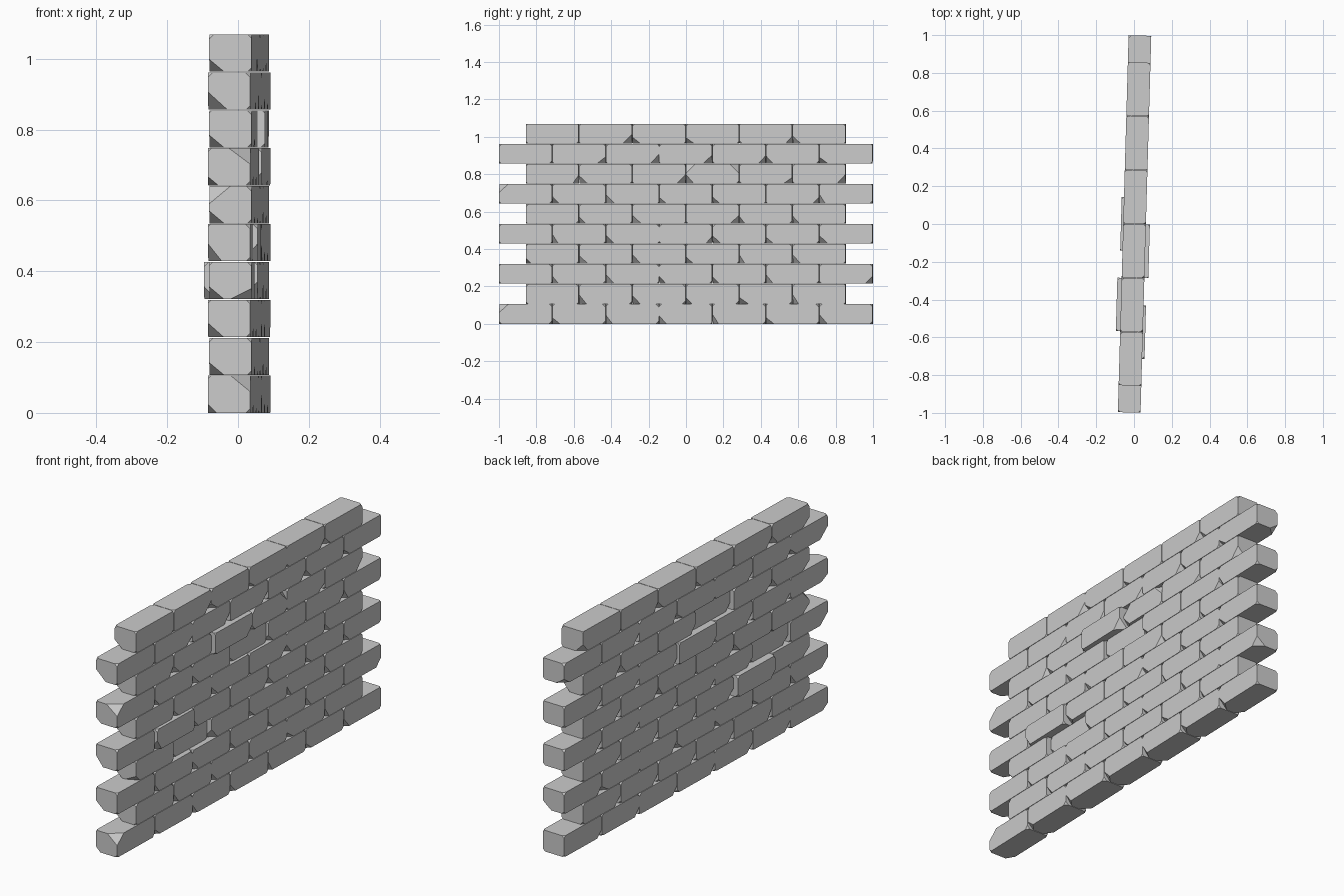
import bpy, bmesh, random
from mathutils import Matrix, Vector

if "Cube" in bpy.data.objects:
    bpy.data.objects.remove(bpy.data.objects["Cube"])

random.seed(4)
LENGTH, HEIGHT, THICK = 0.283, 0.105, 0.12
PITCH_Y, PITCH_Z = 0.2855, 0.1071
TILT = Matrix.Rotation(-0.0285, 4, 'Z')

# bricks pushed out of the wall: (course, index) -> x offset
PUSHED = {(3, 1): -0.023, (4, 1): 0.013, (6, 3): -0.012, (7, 2): 0.021}

# large chips on the visible left ends: course -> corner signs and sizes along x, y, z
END_CHIPS = {
    0: [((1, -1, 1), (.055, .05, .045)), ((-1, -1, -1), (.025, .04, .025))],
    2: [((-1, -1, -1), (.045, .05, .04))],
    3: [((1, -1, -1), (.06, .03, .03))],
    4: [((-1, -1, -1), (.04, .06, .05))],
    5: [((-1, -1, 1), (.06, .05, .05))],
    6: [((1, -1, 1), (.06, .05, .045)), ((-1, -1, -1), (.03, .05, .025))],
    8: [((-1, -1, -1), (.055, .06, .05))],
}


def chip_sizes(course, index):
    """Cut size for each of the eight corners of a brick."""
    chips = {}
    for sx in (-1, 1):
        for sy in (-1, 1):
            for sz in (-1, 1):
                s = random.uniform(.008, .016)
                chips[sx, sy, sz] = (s, s, s)
    for sx in (-1, 1):
        sy = random.choice((-1, -1, -1, 1))
        chips[sx, sy, -1] = tuple(random.uniform(.03, .05) for _ in range(3))
    if index == 0:
        for sx in (-1, 1):
            chips[sx, -1, -1] = (.012, .012, .012)
        chips[-1, -1, -1] = (.042, .05, .035)
        chips.update(END_CHIPS.get(course, []))
    elif (course, index) == (7, 3):
        chips[1, -1, 1] = chips[1, 1, 1] = (.04, .05, .05)
    return chips


def make_brick(name, centre, chips):
    bm = bmesh.new()
    half = Vector((THICK / 2, LENGTH / 2, HEIGHT / 2))
    for signs, sizes in chips.items():
        for axis in range(3):
            p = Vector(signs) * half
            p[axis] -= signs[axis] * sizes[axis]
            bm.verts.new(p)
    bmesh.ops.convex_hull(bm, input=bm.verts[:])
    bmesh.ops.dissolve_limit(bm, angle_limit=0.01, verts=bm.verts[:], edges=bm.edges[:])
    bmesh.ops.recalc_face_normals(bm, faces=bm.faces[:])
    mesh = bpy.data.meshes.new(name)
    bm.to_mesh(mesh)
    bm.free()
    obj = bpy.data.objects.new(name, mesh)
    obj.matrix_world = Matrix.Translation((0.003, 0, 0)) @ TILT @ Matrix.Translation(centre)
    bpy.context.collection.objects.link(obj)


# running bond: seven bricks, then six, alternating
for course in range(10):
    count = 7 - course % 2
    for i in range(count):
        centre = (PUSHED.get((course, i), 0),
                  (i - (count - 1) / 2) * PITCH_Y,
                  HEIGHT / 2 + course * PITCH_Z)
        make_brick(f"brick_{course}_{i}", centre, chip_sizes(course, i))
